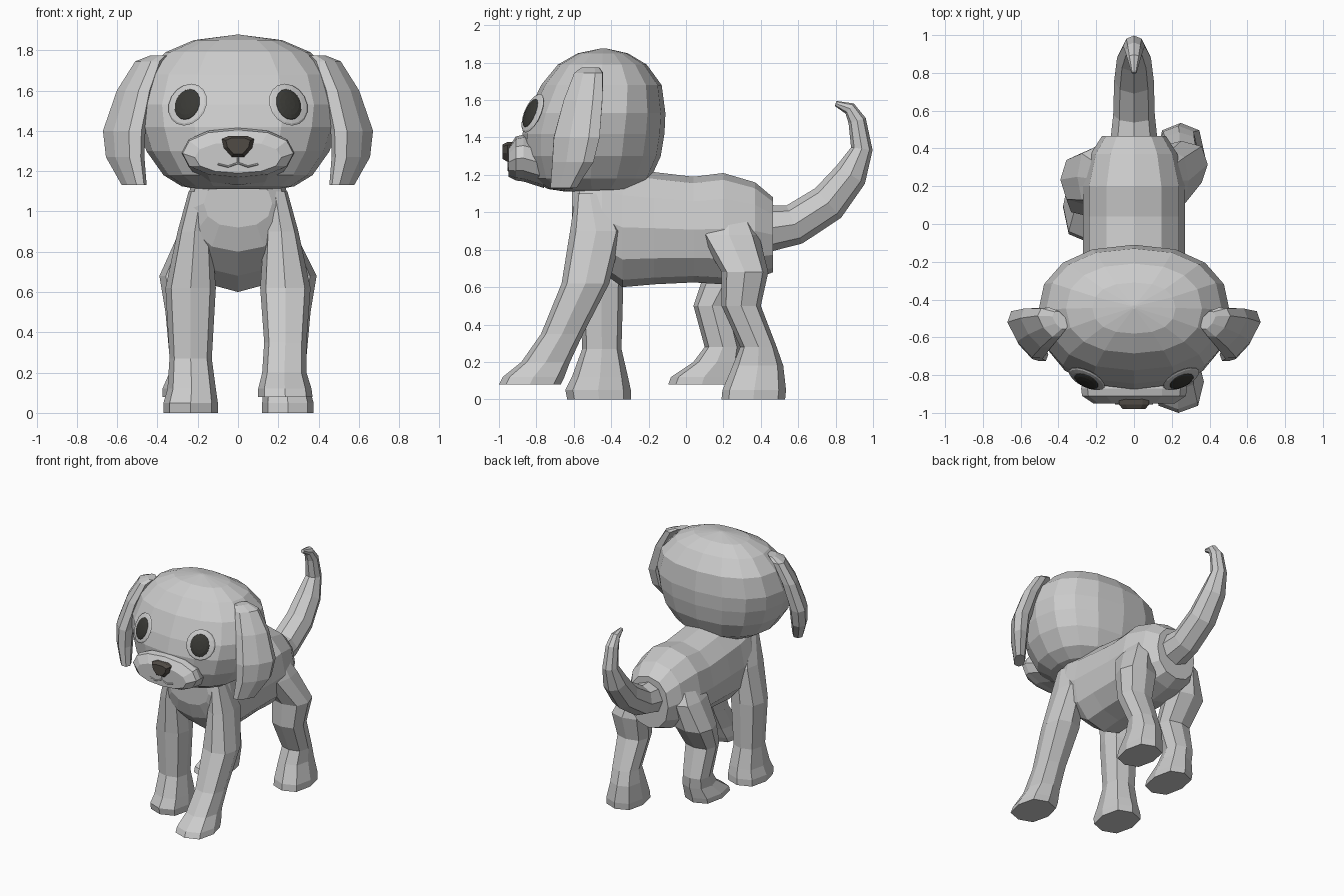
import bpy, bmesh, math
from mathutils import Vector


def material(name, rgb):
    m = bpy.data.materials.new(name)
    m.diffuse_color = (*rgb, 1)
    return m


def loft(name, rings, mat=None):
    """Skin a list of equal-length point rings and cap both ends."""
    bm = bmesh.new()
    vs = [[bm.verts.new(p) for p in r] for r in rings]
    n = len(vs[0])
    for a, b in zip(vs, vs[1:]):
        for i in range(n):
            j = (i + 1) % n
            bm.faces.new((a[i], a[j], b[j], b[i]))
    bm.faces.new(vs[0][::-1])
    bm.faces.new(vs[-1])
    bmesh.ops.recalc_face_normals(bm, faces=bm.faces)
    me = bpy.data.meshes.new(name)
    bm.to_mesh(me)
    bm.free()
    ob = bpy.data.objects.new(name, me)
    bpy.context.collection.objects.link(ob)
    if mat:
        me.materials.append(mat)
    return ob


def oval(a0, a1, b0, b1, n, e=1.0):
    """Rounded ring of 2D points filling the box a0..a1, b0..b1."""
    pw = lambda v: math.copysign(abs(v) ** e, v) if abs(v) > 1e-6 else 0
    return [((a0 + a1) / 2 + (a1 - a0) / 2 * pw(math.cos(t)),
             (b0 + b1) / 2 + (b1 - b0) / 2 * pw(math.sin(t)))
            for t in (2 * math.pi * i / n for i in range(n))]


def flat_ring(z, *box, n=8, e=0.75):
    return [Vector((x, y, z)) for x, y in oval(*box, n, e)]


def upright_ring(y, *box, n=12, e=0.9):
    return [Vector((x, y, z)) for x, z in oval(*box, n, e)]


eye_mat = material("eye_dark", (0.04, 0.04, 0.035))
nose_mat = material("nose_dark", (0.08, 0.07, 0.06))

# Body: z bottom, z top and half width along y
loft("body", [upright_ring(y, -w, w, z0, z1) for y, z0, z1, w in (
    (-0.61, 0.92, 1.16, 0.17), (-0.57, 0.80, 1.22, 0.24), (-0.45, 0.68, 1.25, 0.27),
    (-0.34, 0.60, 1.24, 0.27), (-0.17, 0.615, 1.215, 0.27), (0.04, 0.625, 1.19, 0.27),
    (0.20, 0.615, 1.21, 0.27), (0.37, 0.64, 1.16, 0.23), (0.465, 0.68, 1.08, 0.17))])

# Head: y front, y back and half width going up
loft("head", [flat_ring(z, -w, w, y0, y1, n=16, e=0.87) for z, y0, y1, w in (
    (1.11, -0.64, -0.34, 0.20), (1.125, -0.74, -0.27, 0.28), (1.18, -0.83, -0.19, 0.37),
    (1.30, -0.87, -0.135, 0.455), (1.42, -0.875, -0.115, 0.495), (1.53, -0.845, -0.11, 0.51),
    (1.68, -0.775, -0.13, 0.465), (1.79, -0.685, -0.21, 0.36), (1.85, -0.58, -0.31, 0.22),
    (1.877, -0.45, -0.43, 0.01))])

# Muzzle
loft("muzzle", [upright_ring(y, -w, w, z0, z1) for y, z0, z1, w in (
    (-0.76, 1.13, 1.39, 0.25), (-0.87, 1.165, 1.415, 0.28),
    (-0.91, 1.17, 1.405, 0.275), (-0.95, 1.19, 1.345, 0.215))])

# Nose: rounded triangle pushed out of the muzzle
half = ((0.045, 1.375), (0.08, 1.36), (0.07, 1.315), (0.03, 1.27))
outline = half + tuple((-x, z) for x, z in reversed(half))
loft("nose", [[Vector((x * s, y, 1.33 + (z - 1.33) * s)) for x, z in outline]
              for y, s in ((-0.90, 1), (-0.955, 1), (-0.98, 0.75))], nose_mat)

# Mouth line
cu = bpy.data.curves.new("mouth", 'CURVE')
cu.dimensions = '3D'
cu.bevel_depth = 0.005
cu.bevel_resolution = 0
for pts in (((-0.1, 1.235), (-0.05, 1.222), (0, 1.24), (0.05, 1.222), (0.1, 1.235)),
            ((0, 1.24), (0, 1.28))):
    sp = cu.splines.new('POLY')
    sp.points.add(len(pts) - 1)
    for p, (x, z) in zip(sp.points, pts):
        p.co = (x, -0.95, z, 1)
bpy.context.collection.objects.link(bpy.data.objects.new("mouth", cu))


# Eyes: flattened balls turned along the face
def disc(name, side, y, size, mat=None):
    bpy.ops.mesh.primitive_uv_sphere_add(segments=16, ring_count=8, radius=1)
    ob = bpy.context.object
    ob.name = name
    ob.location = (side * 0.25, y, 1.53)
    ob.scale = size
    ob.rotation_mode = 'QUATERNION'
    ob.rotation_quaternion = Vector((side * 0.48, -1, 0.45)).to_track_quat('Z', 'Y')
    if mat:
        ob.data.materials.append(mat)


# Ears: slanted hanging slabs (z, centre x, centre y, half width, half thickness)
ear = ((1.775, 0.39, -0.51, 0.055, 0.03), (1.745, 0.44, -0.52, 0.09, 0.05),
       (1.60, 0.51, -0.55, 0.125, 0.06), (1.40, 0.565, -0.585, 0.15, 0.065),
       (1.27, 0.56, -0.605, 0.135, 0.06), (1.13, 0.515, -0.655, 0.085, 0.04))
along, across = Vector((0.57, 0.82, 0)), Vector((0.82, -0.57, 0))

for side, tag in ((1, "right"), (-1, "left")):
    disc("eye_rim_" + tag, side, -0.82, (0.105, 0.112, 0.016))
    disc("eye_" + tag, side, -0.828, (0.072, 0.085, 0.02), eye_mat)
    rings = []
    for z, cx, cy, w, t in ear:
        r = [Vector((cx, cy, z)) + along * a + across * b for a, b in oval(-w, w, -t, t, 8, 0.8)]
        rings.append([Vector((p.x * side, p.y, p.z)) for p in r])
    loft("ear_" + tag, rings)

# Tail: octagon swept along a curve in the middle plane (y, z, radius)
path = ((0.44, 0.915, 0.125), (0.58, 0.935, 0.11), (0.76, 1.05, 0.105), (0.88, 1.20, 0.09),
        (0.94, 1.34, 0.058), (0.915, 1.49, 0.048), (0.875, 1.555, 0.035), (0.80, 1.582, 0.014))
rings = []
for i, (y, z, r) in enumerate(path):
    a, b = path[max(i - 1, 0)], path[min(i + 1, len(path) - 1)]
    d = Vector((0, b[0] - a[0], b[1] - a[1])).normalized()
    up = Vector((0, -d.z, d.y))
    rings.append([Vector((u, y, z)) + up * v for u, v in oval(-r, r, -r, r, 8)])
loft("tail", rings)


# Legs: z, y front, y back, x inner, x outer going down
def leg(name, side, rows):
    loft(name, [flat_ring(z, *sorted((side * x0, side * x1)), y0, y1)
                for z, y0, y1, x0, x1 in rows])


leg("front_leg_right", 1, (
    (1.10, -0.59, -0.44, 0.12, 0.245), (0.90, -0.62, -0.34, 0.13, 0.30),
    (0.62, -0.665, -0.41, 0.11, 0.36), (0.35, -0.775, -0.55, 0.13, 0.34),
    (0.20, -0.88, -0.62, 0.12, 0.34), (0.12, -0.98, -0.65, 0.10, 0.365),
    (0.08, -1.0, -0.67, 0.10, 0.37)))
leg("front_leg_left", -1, (
    (1.10, -0.59, -0.44, 0.12, 0.245), (0.90, -0.59, -0.33, 0.13, 0.30),
    (0.62, -0.57, -0.335, 0.11, 0.36), (0.27, -0.555, -0.345, 0.13, 0.34),
    (0.12, -0.61, -0.31, 0.11, 0.35), (0.05, -0.645, -0.295, 0.10, 0.37),
    (0.0, -0.635, -0.295, 0.10, 0.37)))
leg("back_leg_right", 1, (
    (0.98, 0.12, 0.34, 0.10, 0.23), (0.88, 0.07, 0.39, 0.10, 0.29),
    (0.68, 0.19, 0.44, 0.11, 0.39), (0.50, 0.19, 0.40, 0.12, 0.36),
    (0.28, 0.29, 0.485, 0.14, 0.34), (0.18, 0.25, 0.52, 0.13, 0.34),
    (0.05, 0.195, 0.535, 0.12, 0.375), (0.0, 0.19, 0.53, 0.12, 0.375)))
leg("back_leg_left", -1, (
    (0.98, 0.12, 0.36, 0.10, 0.23), (0.88, 0.09, 0.41, 0.10, 0.30),
    (0.68, 0.10, 0.37, 0.11, 0.39), (0.50, 0.04, 0.24, 0.12, 0.36),
    (0.28, 0.10, 0.295, 0.14, 0.34), (0.20, 0.04, 0.29, 0.13, 0.34),
    (0.12, -0.08, 0.275, 0.12, 0.375), (0.08, -0.095, 0.265, 0.12, 0.375)))
